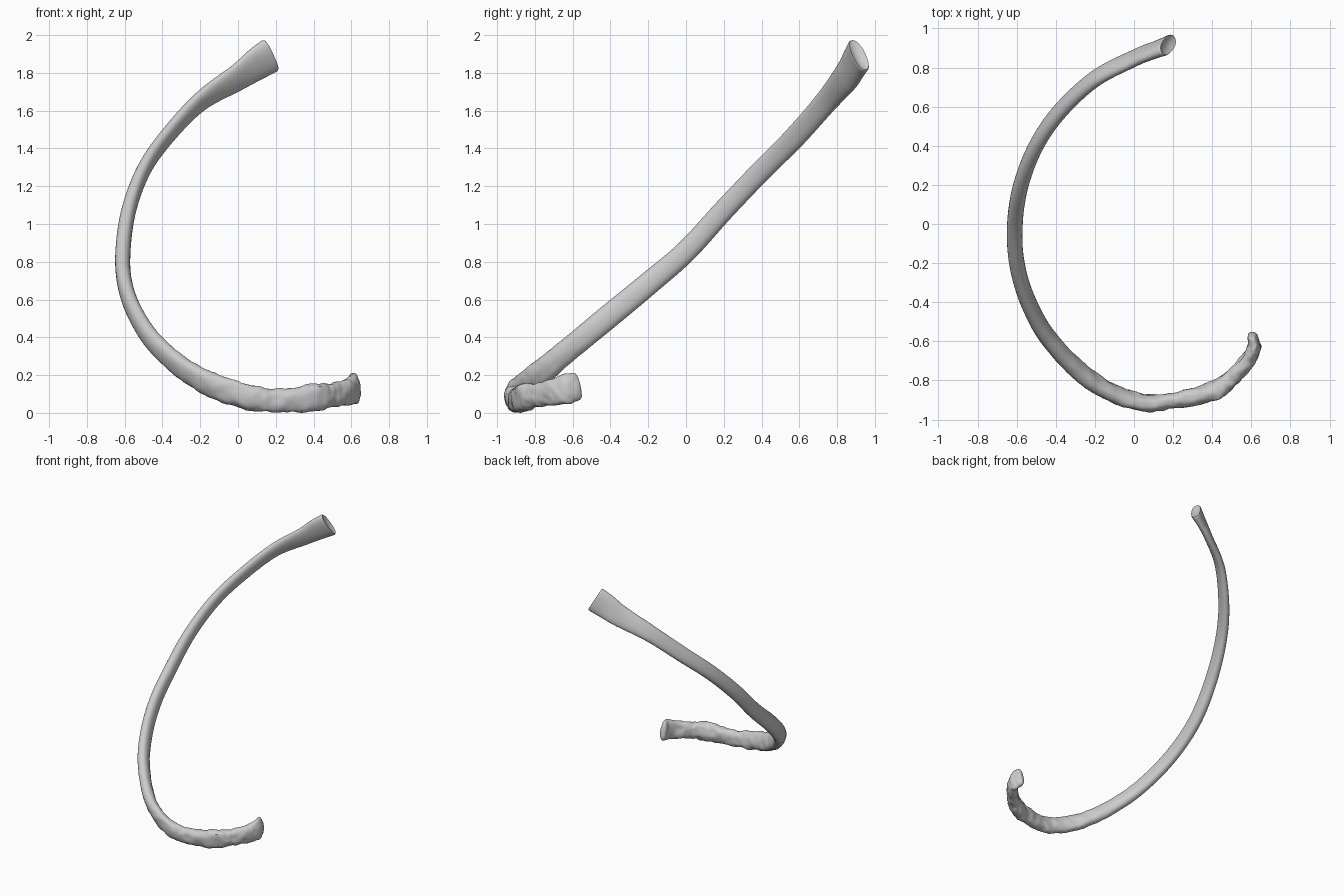
import bpy, bmesh
from math import sin, cos, pi, radians, copysign
from mathutils import Vector, noise

if "Cube" in bpy.data.objects:
    bpy.data.objects.remove(bpy.data.objects["Cube"])

# Stations along the rib: x, y, z, width, thickness, lean of the wide axis (degrees)
STATIONS = [
    (0.172, 0.915, 1.90, 0.195, 0.080, 14),
    (0.10, 0.888, 1.855, 0.185, 0.066, 16),
    (0.00, 0.847, 1.785, 0.160, 0.062, 22),
    (-0.20, 0.742, 1.655, 0.125, 0.064, 32),
    (-0.38, 0.575, 1.465, 0.116, 0.066, 40),
    (-0.50, 0.40, 1.29, 0.112, 0.070, 44),
    (-0.578, 0.20, 1.08, 0.112, 0.076, 45),
    (-0.609, 0.00, 0.862, 0.116, 0.080, 43),
    (-0.599, -0.20, 0.69, 0.122, 0.078, 40),
    (-0.54, -0.40, 0.525, 0.126, 0.078, 38),
    (-0.425, -0.60, 0.36, 0.124, 0.082, 34),
    (-0.22, -0.80, 0.195, 0.132, 0.084, 26),
    (0.00, -0.905, 0.105, 0.138, 0.086, 14),
    (0.20, -0.904, 0.072, 0.122, 0.080, 5),
    (0.40, -0.855, 0.088, 0.142, 0.094, 0),
    (0.50, -0.787, 0.100, 0.122, 0.086, 0),
    (0.585, -0.695, 0.117, 0.142, 0.080, 0),
    (0.613, -0.63, 0.133, 0.170, 0.070, 0),
    (0.605, -0.575, 0.145, 0.150, 0.050, 0),
]
STEPS, SIDES = 12, 28


def spline(t):
    """Catmull-Rom sample of the station table."""
    n = len(STATIONS)
    i = min(int(t), n - 2)
    f = t - i
    p0, p1, p2, p3 = (STATIONS[min(max(k, 0), n - 1)] for k in range(i - 1, i + 3))
    return [0.5 * (2 * b + (c - a) * f + (2 * a - 5 * b + 4 * c - d) * f * f
                   + (3 * b - a - 3 * c + d) * f ** 3)
            for a, b, c, d in zip(p0, p1, p2, p3)]


def add_ring(bm, t, scale=1.0, push=0.0):
    """One cross-section, optionally shrunk and pushed along the path."""
    last = len(STATIONS) - 1
    x, y, z, w, h, lean = spline(t)
    tangent = (Vector(spline(min(t + 0.05, last))[:3])
               - Vector(spline(max(t - 0.05, 0))[:3])).normalized()
    up = Vector((0, -sin(radians(lean)), cos(radians(lean))))
    up = (up - tangent * up.dot(tangent)).normalized()
    side = tangent.cross(up)
    rough = min(max((t - 9.5) / 2.5, 0), 1)
    ring = []
    for k in range(SIDES):
        a = 2 * pi * k / SIDES
        u = copysign(abs(cos(a)) ** 0.88, cos(a)) * w / 2
        v = copysign(abs(sin(a)) ** 0.88, sin(a)) * h / 2
        p = Vector((x, y, z)) + tangent * push + (up * u + side * v) * scale
        # worn, lumpy surface toward the head end
        n = noise.noise(p * 14) * 0.010 + noise.noise(p * 32) * 0.006
        p += (up * u + side * v).normalized() * n * rough * scale
        # tubercle: small knob on the outer upper side
        d = (p - Vector((0.435, -0.89, 0.135))).length
        p += Vector((0.1, -0.6, 0.5)) * 0.022 * max(0, 1 - d / 0.07)
        ring.append(bm.verts.new(p))
    return ring


bm = bmesh.new()
last = len(STATIONS) - 1
count = last * STEPS
# shallow dished front end with a narrow rim, then shaft, then rounded head
rings = [add_ring(bm, 0, 0.4, 0.010), add_ring(bm, 0, 0.8, 0.0),
         add_ring(bm, 0, 0.94, -0.004)]
rings += [add_ring(bm, 0.08 + (last - 0.08) * i / count) for i in range(count + 1)]
rings += [add_ring(bm, last, s, d) for s, d in ((0.92, 0.006), (0.75, 0.012), (0.4, 0.016))]
for a, b in zip(rings, rings[1:]):
    for k in range(SIDES):
        j = (k + 1) % SIDES
        bm.faces.new((a[k], a[j], b[j], b[k]))
bm.faces.new(rings[0])
bm.faces.new(rings[-1])
bmesh.ops.recalc_face_normals(bm, faces=bm.faces)

# Stand the bone on the ground plane
low = min(v.co.z for v in bm.verts)
bmesh.ops.translate(bm, verts=bm.verts, vec=(0, 0, -low))

mesh = bpy.data.meshes.new("rib_bone")
bm.to_mesh(mesh)
bm.free()
rib = bpy.data.objects.new("rib_bone", mesh)
bpy.context.collection.objects.link(rib)
bpy.context.view_layer.objects.active = rib
rib.select_set(True)
bpy.ops.object.shade_smooth_by_angle(angle=radians(40))
